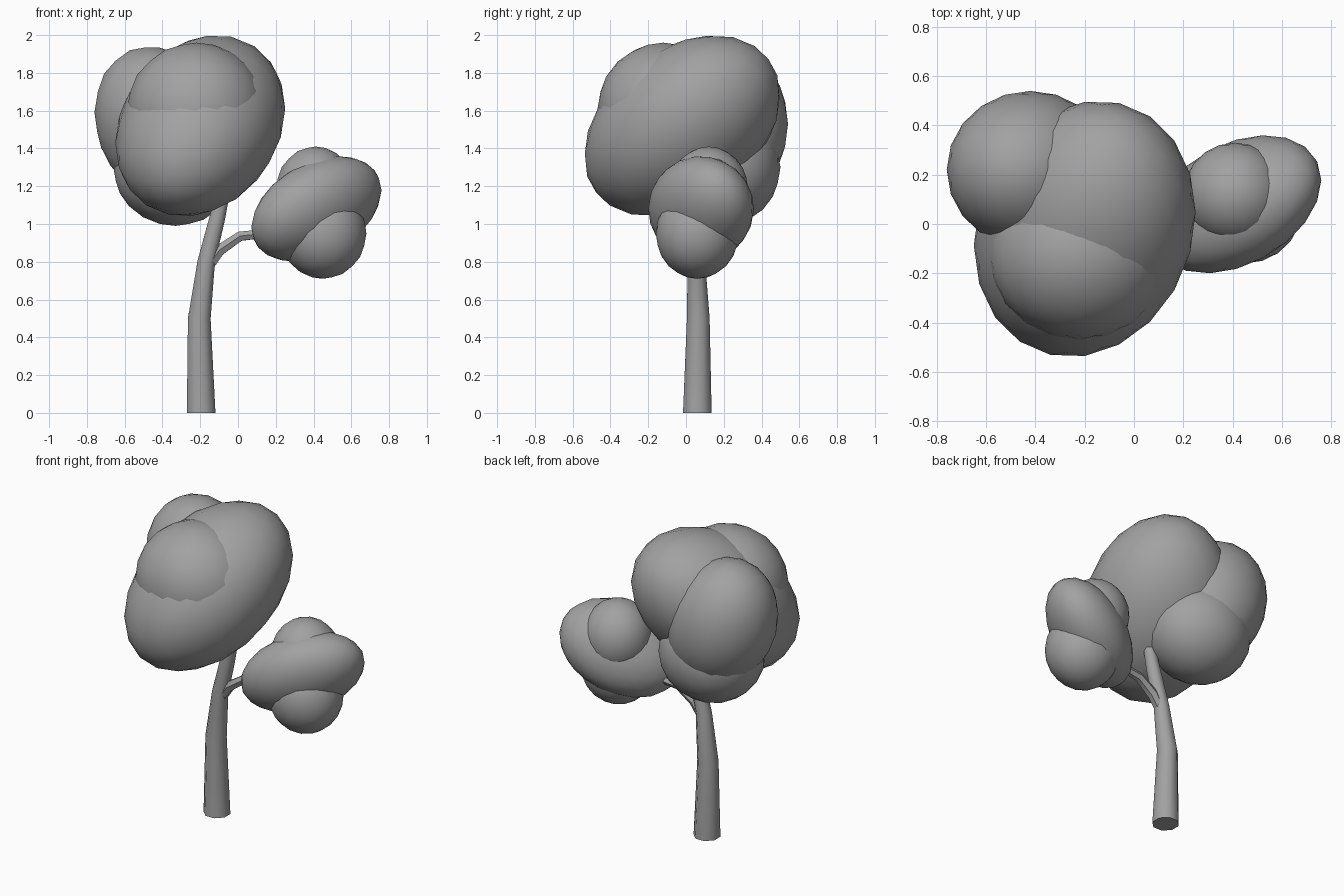
import bpy
import bmesh
import math
from mathutils import Matrix, Vector

cube = bpy.data.objects.get("Cube")
if cube:
    bpy.data.objects.remove(cube, do_unlink=True)

# One plain grey for the whole tree
grey = bpy.data.materials.new("plain_grey")
grey.use_nodes = True
colour = (0.36, 0.36, 0.36, 1)
grey.diffuse_color = colour
shader = grey.node_tree.nodes["Principled BSDF"]
shader.inputs["Base Color"].default_value = colour
shader.inputs["Roughness"].default_value = 0.8


def finish(name, bm):
    """Turn a bmesh into a smooth, grey object."""
    bmesh.ops.recalc_face_normals(bm, faces=bm.faces)
    mesh = bpy.data.meshes.new(name)
    bm.to_mesh(mesh)
    bm.free()
    mesh.materials.append(grey)
    obj = bpy.data.objects.new(name, mesh)
    bpy.context.collection.objects.link(obj)
    bpy.ops.object.select_all(action="DESELECT")
    obj.select_set(True)
    bpy.context.view_layer.objects.active = obj
    bpy.ops.object.shade_smooth_by_angle(angle=math.radians(50))


def blob(name, centre, extents, xy=0, xz=0, yz=0):
    """Leaning ellipsoid: half extents, plus how far each axis pair leans together."""
    width = math.sqrt(1 - xy * xy)
    side = (yz - xy * xz) / width
    lean = Matrix(((1, 0, 0), (xy, width, 0),
                   (xz, side, math.sqrt(1 - xz * xz - side * side))))
    shape = Matrix.Diagonal(extents) @ lean
    bm = bmesh.new()
    bmesh.ops.create_icosphere(bm, subdivisions=3, radius=1)
    for v in bm.verts:
        v.co = shape @ v.co + Vector(centre)
    finish(name, bm)


def limb(name, path, sides):
    """Tapering tube along points given as (x, y, z, radius)."""
    bm = bmesh.new()
    points = [Vector(p[:3]) for p in path]
    rings = []
    for i, p in enumerate(points):
        along = points[min(i + 1, len(points) - 1)] - points[max(i - 1, 0)]
        if i == 0 and p.z == 0:
            along = Vector((0, 0, 1))
        turn = Vector((0, 0, 1)).rotation_difference(along)
        ring = []
        for s in range(sides):
            a = math.tau * (s + 0.5) / sides
            spoke = Vector((math.cos(a), math.sin(a), 0)) * path[i][3]
            ring.append(bm.verts.new(p + turn @ spoke))
        rings.append(ring)
    for low, high in zip(rings, rings[1:]):
        for s in range(sides):
            t = (s + 1) % sides
            bm.faces.new((low[s], low[t], high[t], high[s]))
    bm.faces.new(rings[0])
    bm.faces.new(rings[-1])
    finish(name, bm)


# Trunk and side branch
limb("trunk", [(-.195, .06, 0, .082), (-.205, .065, .5, .065), (-.168, .055, .8, .05),
               (-.11, .05, 1.03, .045), (-.06, .05, 1.25, .035)], 8)
limb("branch", [(-.165, .055, .76, .03), (-.1, .055, .86, .034), (.01, .06, .935, .029),
                (.1, .065, .945, .027), (.25, .07, .98, .024)], 6)

# Large crown
blob("crown_main", (-.2, -.02, 1.52), (.45, .52, .48), xy=.13, xz=.19, yz=.33)
blob("crown_front_bump", (-.22, -.12, 1.6), (.37, .35, .36))
blob("crown_back", (-.42, .22, 1.53), (.34, .32, .41), xz=-.15)
blob("crown_back_underside", (-.33, .2, 1.3), (.33, .3, .31))

# Small crown on the branch
blob("side_crown_main", (.415, .08, 1.08), (.345, .28, .28), xy=.35, xz=.35)
blob("side_crown_top", (.41, .12, 1.18), (.21, .21, .23))
blob("side_crown_underside", (.45, .06, .95), (.23, .22, .24))
